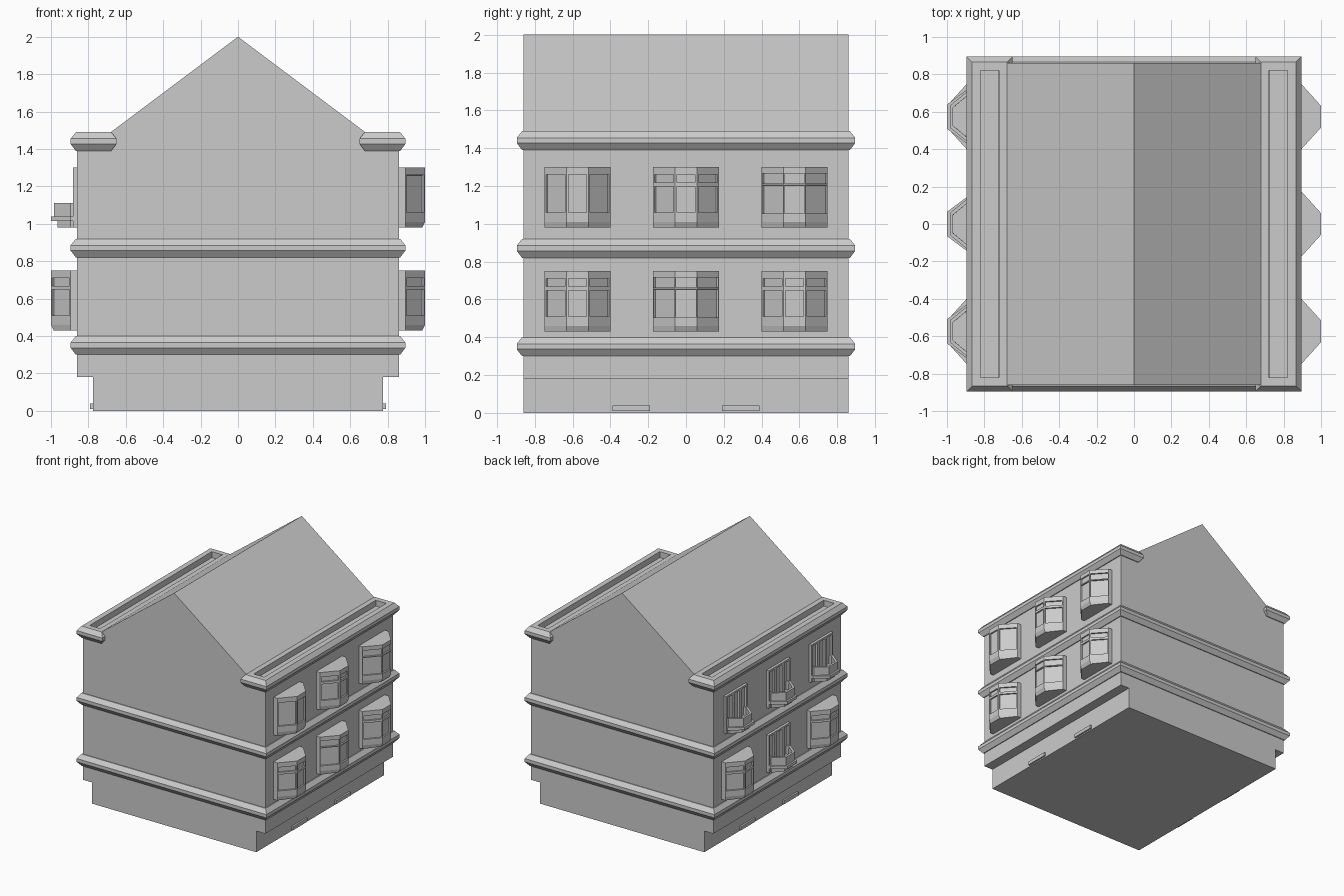
import bpy, bmesh
from math import pi

if "Cube" in bpy.data.objects:
    bpy.data.objects.remove(bpy.data.objects["Cube"])


def loft(rings):
    """Solid through stacked (z, outline) rings; returns bm, side faces per level, top face."""
    bm = bmesh.new()
    vs = [[bm.verts.new((x, y, z)) for x, y in pts] for z, pts in rings]
    n = len(vs[0])
    sides = [[bm.faces.new((a[j], a[(j + 1) % n], b[(j + 1) % n], b[j])) for j in range(n)]
             for a, b in zip(vs, vs[1:])]
    bm.faces.new(vs[0][::-1])
    top = bm.faces.new(vs[-1])
    bm.normal_update()
    return bm, sides, top


def recess(bm, faces, border, depth):
    bmesh.ops.inset_individual(bm, faces=faces, thickness=border, use_even_offset=True)
    bm.normal_update()
    bmesh.ops.inset_individual(bm, faces=faces, thickness=0.0005, depth=-depth, use_even_offset=True)


def finish(bm, name, loc=(0, 0, 0), turn=0):
    bmesh.ops.recalc_face_normals(bm, faces=bm.faces)
    me = bpy.data.meshes.new(name)
    bm.to_mesh(me)
    bm.free()
    ob = bpy.data.objects.new(name, me)
    ob.location = loc
    ob.rotation_euler.z = turn
    bpy.context.collection.objects.link(ob)
    return ob


def rect(x0, x1, y0, y1):
    return [(x0, y0), (x1, y0), (x1, y1), (x0, y1)]


def bevelled(x0, x1, y, z):
    """Slab 0.1 tall whose outer edge slopes in at top and bottom."""
    s = 0.028
    wide, slim = rect(x0, x1, -y, y), rect(x0 + s, x1 - s, -y + s, y - s)
    return loft([(z, slim), (z + 0.037, wide), (z + 0.065, wide), (z + 0.1, slim)])


def trap(xo, ho, hb, xb=0.895):
    return [(0.84, -hb), (xb, -hb), (xo, -ho), (xo, ho), (xb, hb), (0.84, hb)]


# Walls and gabled roof: one profile extruded front to back
half = [(0.775, 0), (0.775, 0.18), (0.86, 0.18), (0.86, 1.42), (0.68, 1.42), (0.68, 1.49)]
profile = half + [(0, 2)] + [(-x, z) for x, z in reversed(half)]
bm = bmesh.new()
face = bm.faces.new([bm.verts.new((x, -0.86, z)) for x, z in profile])
ext = bmesh.ops.extrude_face_region(bm, geom=[face])
bmesh.ops.translate(bm, vec=(0, 1.72, 0),
                    verts=[v for v in ext["geom"] if isinstance(v, bmesh.types.BMVert)])
finish(bm, "house_body")

# Floor bands
for name, z in (("lower_band", 0.30), ("upper_band", 0.82)):
    bm, _, _ = bevelled(-0.895, 0.895, 0.895, z)
    finish(bm, name)


# Bay window with recessed panes
def bay_window(y, z, turn, split=True, border=0.01):
    full = trap(1.0, 0.058, 0.174)
    levels = [0.03, 0.07] + ([0.228] if split else []) + [0.29, 0.32]
    bm, sides, _ = loft([(0, trap(0.985, 0.058, 0.174))] + [(h, full) for h in levels])
    panes = [f for row in sides[2:-1] for f in row[1:4]]
    recess(bm, panes, border, 0.012)
    finish(bm, "bay_window", (0, y, z), turn)


# Balcony with a framed door behind it
def balcony(y, z, turn):
    base, ledge = trap(0.965, 0.052, 0.125), trap(1.0, 0.065, 0.143)
    wall = trap(0.985, 0.058, 0.132)
    bm, _, top = loft([(0, base), (0.035, base), (0.035, ledge), (0.06, ledge),
                       (0.06, wall), (0.13, wall)])
    recess(bm, [top], 0.018, 0.07)
    finish(bm, "balcony", (0, y, z), turn)
    frame = trap(0.882, 0.05, 0.145, 0.882)
    bm, sides, _ = loft([(h, frame) for h in (0, 0.03, 0.32)])
    recess(bm, sides[1][1:4], 0.016, 0.018)
    finish(bm, "balcony_door", (0, y, z), turn)


LOW, HIGH, S = 0.43, 0.98, 0.574
# Right side: six bays
bay_window(-S, HIGH, 0, split=False)
bay_window(0, HIGH, 0)
bay_window(S, HIGH, 0, border=0.004)
bay_window(-S, LOW, 0)
bay_window(0, LOW, 0, border=0.004)
bay_window(S, LOW, 0)
# Left side: balconies above and in the lower middle, bays at the lower ends
for y in (-S, 0, S):
    balcony(y, HIGH, pi)
balcony(0, LOW, pi)
for y in (-S, S):
    bay_window(y, LOW, pi)

# Eaves gutters and plinth vents on both sides
for turn in (0, pi):
    bm, _, top = bevelled(0.65, 0.895, 0.895, 1.39)
    recess(bm, [top], 0.045, 0.05)
    finish(bm, "eaves_gutter", turn=turn)
    for y in (-0.29, 0.29):
        bm, _, _ = loft([(h, rect(0.76, 0.79, y - 0.1, y + 0.1)) for h in (0.01, 0.04)])
        finish(bm, "plinth_vent", turn=turn)
